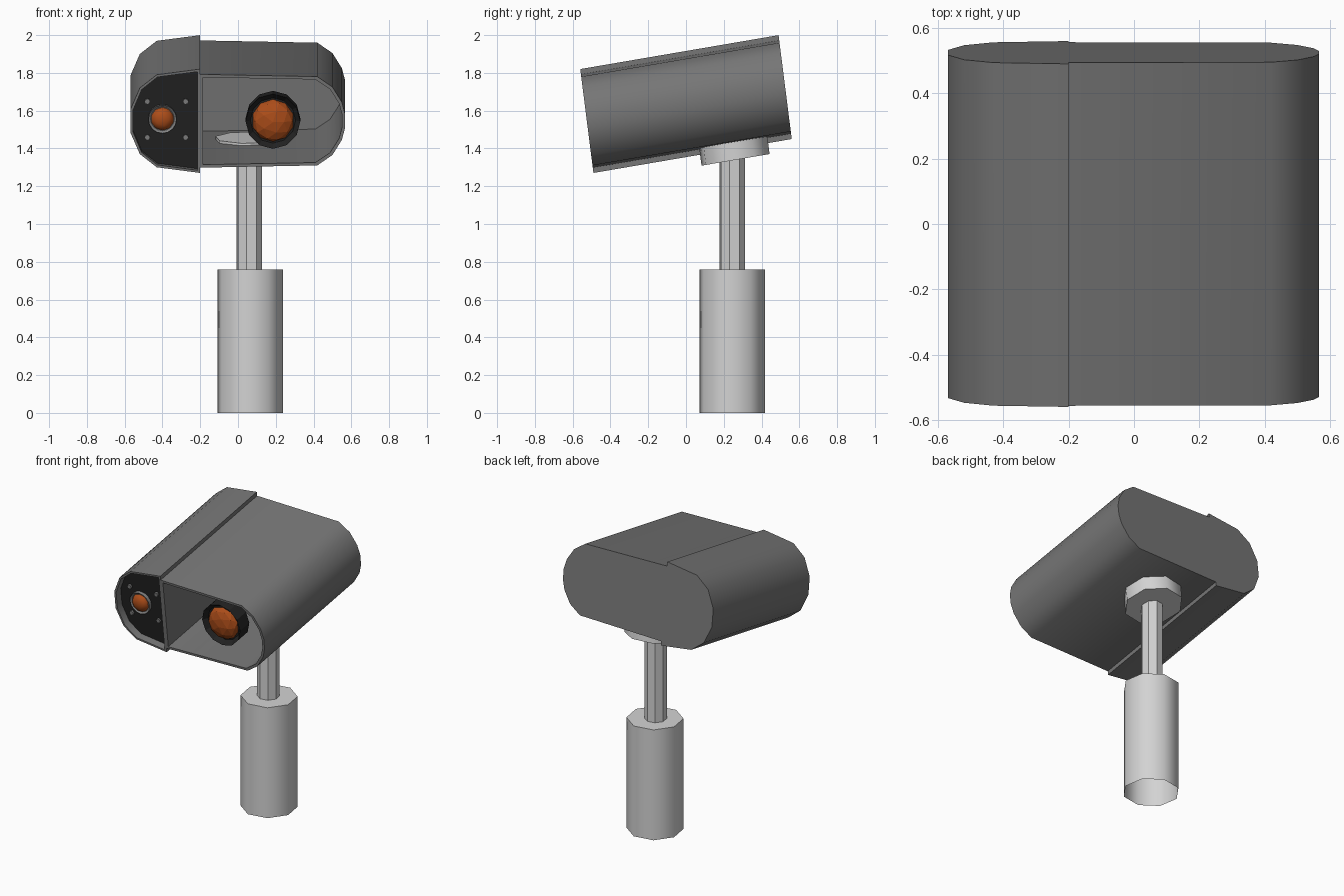
import bpy, bmesh
from math import radians, pi
from mathutils import Matrix, Vector

cube = bpy.data.objects.get("Cube")
if cube:
    bpy.data.objects.remove(cube, do_unlink=True)


def material(name, r, g, b):
    m = bpy.data.materials.new(name)
    m.use_nodes = True
    m.diffuse_color = (r, g, b, 1)
    m.node_tree.nodes["Principled BSDF"].inputs["Base Color"].default_value = (r, g, b, 1)
    return m


HOUSING = material("housing grey", 0.18, 0.18, 0.18)
PALE = material("pale grey metal", 0.65, 0.65, 0.65)
BLACK = material("black", 0.016, 0.016, 0.016)
ORANGE = material("orange glass", 0.42, 0.075, 0.01)
STEEL = material("mid grey", 0.22, 0.22, 0.22)

# Tilted frame of the camera head
HEAD = Matrix(((1, 0, 0, 0), (0, 1, -0.127, 0), (0, 0.171, 1, 1.635), (0, 0, 0, 1)))
FORWARD = Matrix.Rotation(pi / 2, 4, 'X')   # +z becomes -y
FRONT, BACK = -0.525, 0.525


def finish(bm, name, mats, matrix, smooth=None):
    bmesh.ops.transform(bm, matrix=matrix, verts=bm.verts)
    bmesh.ops.recalc_face_normals(bm, faces=bm.faces)
    mesh = bpy.data.meshes.new(name)
    bm.to_mesh(mesh)
    bm.free()
    for m in mats:
        mesh.materials.append(m)
    ob = bpy.data.objects.new(name, mesh)
    bpy.context.collection.objects.link(ob)
    if smooth:
        bpy.ops.object.select_all(action='DESELECT')
        ob.select_set(True)
        bpy.context.view_layer.objects.active = ob
        bpy.ops.object.shade_smooth_by_angle(angle=radians(smooth))
    return ob


def cylinder(name, mat, matrix, radius, depth, sides, smooth=None, open_bottom=False,
             rim=0, recess=0):
    bm = bmesh.new()
    bmesh.ops.create_cone(bm, cap_ends=True, segments=sides, radius1=radius,
                          radius2=radius, depth=depth)
    bm.normal_update()
    if open_bottom:
        bmesh.ops.delete(bm, geom=[f for f in bm.faces if f.normal.z < -0.9], context='FACES')
    if rim:
        top = [f for f in bm.faces if f.normal.z > 0.9]
        bmesh.ops.inset_region(bm, faces=top, thickness=rim)
        for v in top[0].verts:
            v.co.z -= recess
    return finish(bm, name, [mat], matrix, smooth)


def dome(name, matrix, radius, squash, smooth=None):
    bm = bmesh.new()
    bmesh.ops.create_icosphere(bm, subdivisions=2, radius=radius)
    return finish(bm, name, [ORANGE], matrix @ Matrix.Diagonal((1, 1, squash, 1)), smooth)


def shell(name, half, wall, depth, cap_index):
    """Closed-back tube from a mirrored half profile, hollowed from the front."""
    outline = half + [(x, -v) for x, v in reversed(half)]
    xs = [x for x, v in half]
    mid, top = (min(xs) + max(xs)) / 2, max(v for x, v in half)
    sx, sv = 1 - 2 * wall / (max(xs) - min(xs)), 1 - wall / top
    inner = [(mid + (x - mid) * sx, v * sv) for x, v in outline]
    bm = bmesh.new()
    rings = [[bm.verts.new((x, y, v)) for x, v in pts] for pts, y in
             ((outline, BACK), (outline, FRONT), (inner, FRONT), (inner, FRONT + depth))]
    n = len(outline)
    for a, b in zip(rings, rings[1:]):
        for i in range(n):
            j = (i + 1) % n
            bm.faces.new((a[i], a[j], b[j], b[i]))
    bm.faces.new(rings[0])
    bm.faces.new(rings[-1]).material_index = cap_index
    return finish(bm, name, [HOUSING, BLACK], HEAD, 42)


def at(x, y, v):
    return HEAD @ Matrix.Translation((x, y, v)) @ FORWARD


# Stand
turn = Matrix.Rotation(radians(-13), 4, 'Z')
cylinder("base_sleeve", PALE, Matrix.Translation((0.065, 0.245, 0.38)) @ turn,
         0.178, 0.76, 8, smooth=50, open_bottom=True)
cylinder("pole", PALE, Matrix.Translation((0.06, 0.245, 1.055)) @ turn, 0.07, 0.61, 8)
cylinder("swivel_disc", PALE, HEAD @ Matrix.Translation((0.06, 0.22, -0.274)) @ turn,
         0.185, 0.118, 8, smooth=50)

# Two halves of the head
shell("sensor_housing", [(-0.2, 0.275), (-0.43, 0.245), (-0.52, 0.175), (-0.57, 0.06)],
      0.014, 0.05, 1)
shell("main_housing", [(-0.2, 0.247), (0.42, 0.235), (0.5, 0.18), (0.55, 0.1), (0.567, 0.035)],
      0.016, 1.035, 0)

# Main lens
cylinder("lens_barrel", BLACK, at(0.185, -0.4, -0.015), 0.145, 0.1, 12, rim=0.025, recess=0.03)
dome("main_lens", at(0.185, -0.42, -0.015), 0.112, 0.5)

# Small sensor and the screws around it
PLATE = FRONT + 0.05
cylinder("sensor_ring", STEEL, at(-0.4, PLATE - 0.008, 0.005), 0.075, 0.03, 16,
         smooth=30, rim=0.012, recess=0.01)
dome("sensor_lens", at(-0.4, PLATE - 0.01, 0.005), 0.062, 0.6, smooth=60)
for side, x in (("right", -0.48), ("left", -0.277)):
    for level, v in (("upper", 0.096), ("lower", -0.094)):
        cylinder(f"{level}_{side}_screw", STEEL, at(x, PLATE - 0.004, v), 0.015, 0.016, 8)
